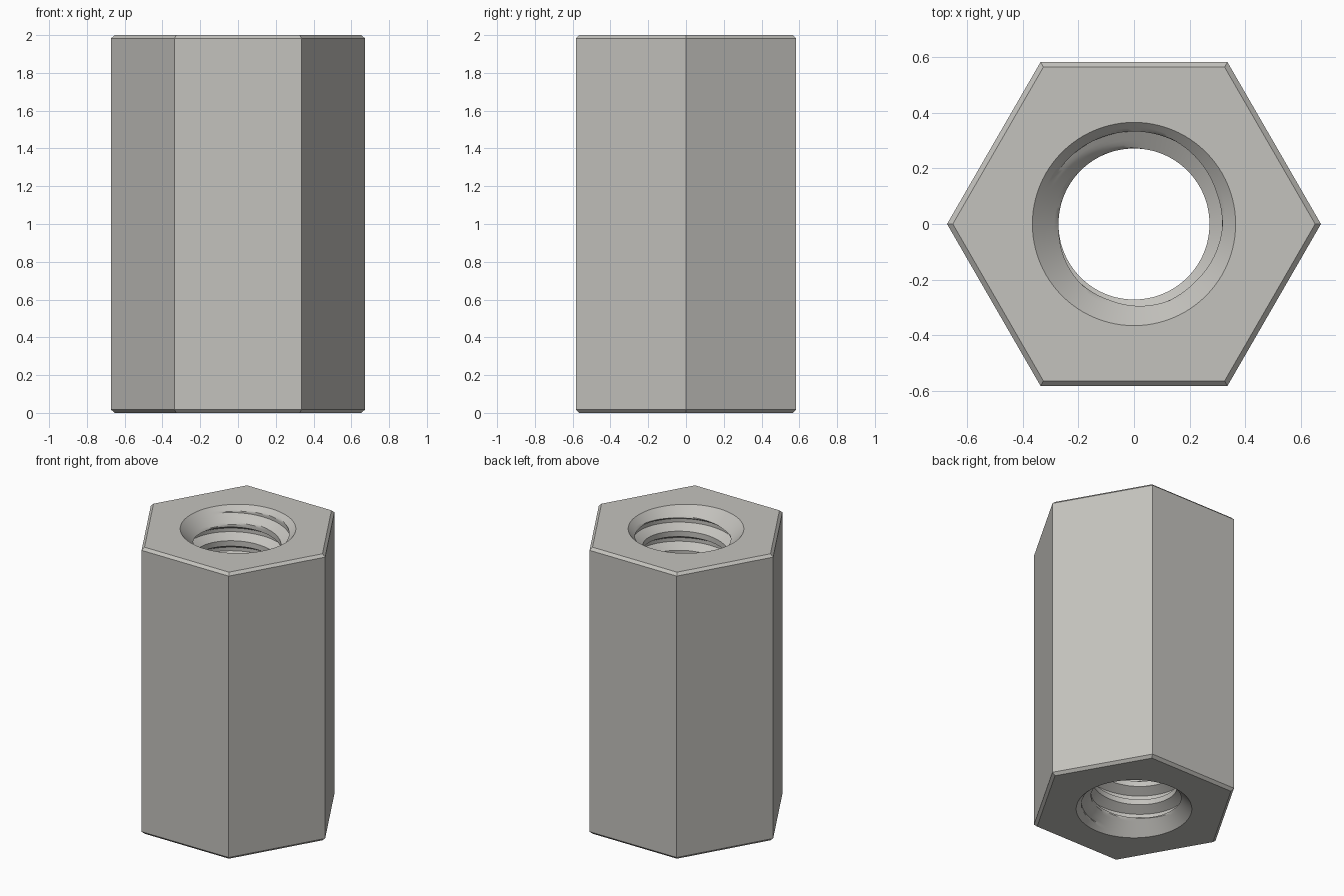
import bpy
import bmesh
from math import cos, sin, pi, radians

cube = bpy.data.objects.get("Cube")
if cube:
    bpy.data.objects.remove(cube, do_unlink=True)

HEIGHT = 2.0
APOTHEM = 0.583          # half the distance across flats
CHAMFER = 0.018
MINOR, MAJOR = 0.272, 0.333
MOUTH = 0.366            # countersink radius at the end faces
PITCH = HEIGHT / 15
ROOT = 0.0125            # half width of the groove floor
FLANK = (MAJOR - MINOR) * 0.577
SEGMENTS = 96
SUBDIV = 4


def hex_radius(angle, apothem):
    return apothem / cos(angle % (pi / 3) - pi / 6)


def bore_radius(z, offset):
    """Thread radius at an offset from the groove centre, widened by the countersinks."""
    distance = abs((offset + PITCH / 2) % PITCH - PITCH / 2)
    t = min(max((distance - ROOT) / FLANK, 0), 1)
    thread = MAJOR + (MINOR - MAJOR) * t
    return max(thread, MOUTH - min(z, HEIGHT - z))


def add_grid(bm, rows):
    for low, high in zip(rows, rows[1:]):
        for j in range(len(low) - 1):
            bm.faces.new((low[j], low[j + 1], high[j + 1], high[j]))


bm = bmesh.new()
angles = [2 * pi * j / SEGMENTS for j in range(SEGMENTS + 1)]


def ring(z, radius):
    return [bm.verts.new((radius(a) * cos(a), radius(a) * sin(a), z)) for a in angles]


# Hexagonal sides, chamfers and flat ends
outline = [(0, APOTHEM - CHAMFER), (CHAMFER, APOTHEM),
           (HEIGHT - CHAMFER, APOTHEM), (HEIGHT, APOTHEM - CHAMFER)]
rows = [ring(0, lambda a: MOUTH)]
rows += [ring(z, lambda a, p=p: hex_radius(a, p)) for z, p in outline]
rows.append(ring(HEIGHT, lambda a: MOUTH))
add_grid(bm, rows)

# Threaded bore: a grid that follows the right-handed helix
breaks = [-ROOT, ROOT, ROOT + FLANK, PITCH - ROOT - FLANK, PITCH - ROOT]
offsets = [a + (b - a) * k / SUBDIV
           for a, b in zip(breaks, breaks[1:]) for k in range(SUBDIV)]
start = HEIGHT - 0.044 - PITCH / 4
bore = []
for turn in range(-17, 3):
    for offset in offsets:
        row = []
        for a in angles:
            helix = start + PITCH * a / (2 * pi)
            z = min(max(helix + turn * PITCH + offset, 0), HEIGHT)
            r = bore_radius(z, z - helix)
            row.append(bm.verts.new((r * cos(a), r * sin(a), z)))
        bore.append(row)
add_grid(bm, bore)

# Join the helix seam and the ends into one closed solid
bmesh.ops.remove_doubles(bm, verts=bm.verts[:], dist=0.00005)
bmesh.ops.recalc_face_normals(bm, faces=bm.faces[:])

mesh = bpy.data.meshes.new("hex_coupling_nut")
bm.to_mesh(mesh)
bm.free()
nut = bpy.data.objects.new("hex_coupling_nut", mesh)
bpy.context.collection.objects.link(nut)

# Plain steel
steel = bpy.data.materials.new("warm grey steel")
steel.use_nodes = True
colour = (0.55, 0.54, 0.51, 1)
steel.diffuse_color = colour
steel.node_tree.nodes["Principled BSDF"].inputs["Base Color"].default_value = colour
mesh.materials.append(steel)

bpy.ops.object.select_all(action="DESELECT")
nut.select_set(True)
bpy.context.view_layer.objects.active = nut
bpy.ops.object.shade_smooth_by_angle(angle=radians(25))
